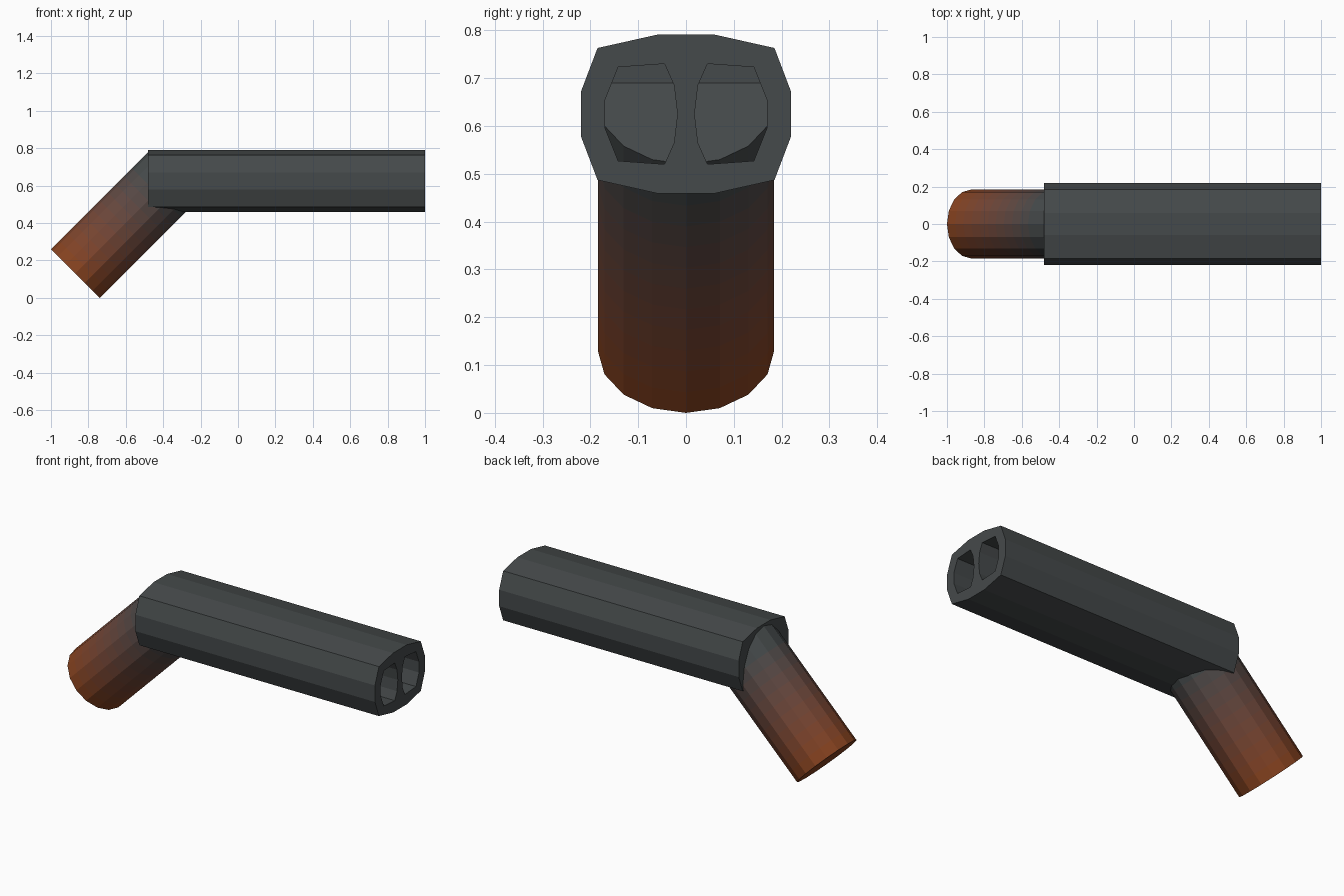
import bpy, bmesh
from math import sin, cos, pi, sqrt
from mathutils import Vector

if "Cube" in bpy.data.objects:
    bpy.data.objects.remove(bpy.data.objects["Cube"])


def material(name, rgb):
    m = bpy.data.materials.new(name)
    m.diffuse_color = (*rgb, 1)
    m.use_nodes = True
    m.node_tree.nodes["Principled BSDF"].inputs["Base Color"].default_value = m.diffuse_color
    return m


def make_object(name, bm, mats):
    bmesh.ops.recalc_face_normals(bm, faces=bm.faces)
    me = bpy.data.meshes.new(name)
    bm.to_mesh(me)
    bm.free()
    for m in mats:
        me.materials.append(m)
    ob = bpy.data.objects.new(name, me)
    bpy.context.collection.objects.link(ob)
    return ob


def loft(name, rings, mats):
    """Closed tube through rings; each band takes its own material if given."""
    bm = bmesh.new()
    loops = [[bm.verts.new(p) for p in r] for r in rings]
    n = len(loops[0])
    for k, (a, b) in enumerate(zip(loops, loops[1:])):
        for i in range(n):
            j = (i + 1) % n
            bm.faces.new((a[i], a[j], b[j], b[i])).material_index = min(k, len(mats) - 1)
    bm.faces.new(loops[0])
    bm.faces.new(loops[-1]).material_index = len(mats) - 1
    return make_object(name, bm, mats)


def prism(name, outline, x0, x1, mat):
    return loft(name, [[(x, y, z) for y, z in outline] for x in (x0, x1)], [mat])


GREY, BROWN = Vector((0.060, 0.068, 0.070)), Vector((0.24, 0.055, 0.014))
grey = material("dark_metal", GREY)
ZC = 0.625

# Barrel block: twelve-sided profile mirrored from one quarter
quarter = [(0.22, 0.046), (0.185, 0.138), (0.06, 0.166)]
half = quarter + [(-y, z) for y, z in reversed(quarter)]
profile = half + [(-y, -z) for y, z in half]
barrel = prism("barrel", [(y, ZC + z) for y, z in profile], -0.48, 1.0, grey)

# Two bores cut from the muzzle
bore = [(0.018, 0), (0.025, 0.06), (0.045, 0.105), (0.142, 0.098), (0.169, 0.03),
        (0.169, -0.03), (0.142, -0.098), (0.045, -0.105), (0.025, -0.06)]
cutters = []
for s in (-1, 1):
    c = prism("bore_cutter", [(s * y, ZC + z) for y, z in bore], -0.39, 1.1, grey)
    c.hide_render = True
    cutters.append(c)
    mod = barrel.modifiers.new("bore", "BOOLEAN")
    mod.operation, mod.solver, mod.object = "DIFFERENCE", "EXACT", c
bpy.context.view_layer.update()
cut = bpy.data.meshes.new_from_object(
    barrel.evaluated_get(bpy.context.evaluated_depsgraph_get()))
barrel.modifiers.clear()
barrel.data = cut
for c in cutters:
    bpy.data.objects.remove(c)

# Grip: sixteen-sided cylinder at 45 degrees, fading from brown to grey
R, LENGTH, BANDS = 0.1845, 0.735, 12
axis = Vector((1, 0, 1)) / sqrt(2)
up = Vector((-1, 0, 1)) / sqrt(2)
side = Vector((0, 1, 0))
base = Vector((-1 + R / sqrt(2), 0, R / sqrt(2)))
rings = [[base + axis * LENGTH * k / BANDS
          + R * (cos(i * pi / 8) * up + sin(i * pi / 8) * side) for i in range(16)]
         for k in range(BANDS + 1)]
fade = [material(f"grip_{k}", BROWN.lerp(GREY, min(1, k / (BANDS - 2)))) for k in range(BANDS)]
loft("grip", rings, fade)
